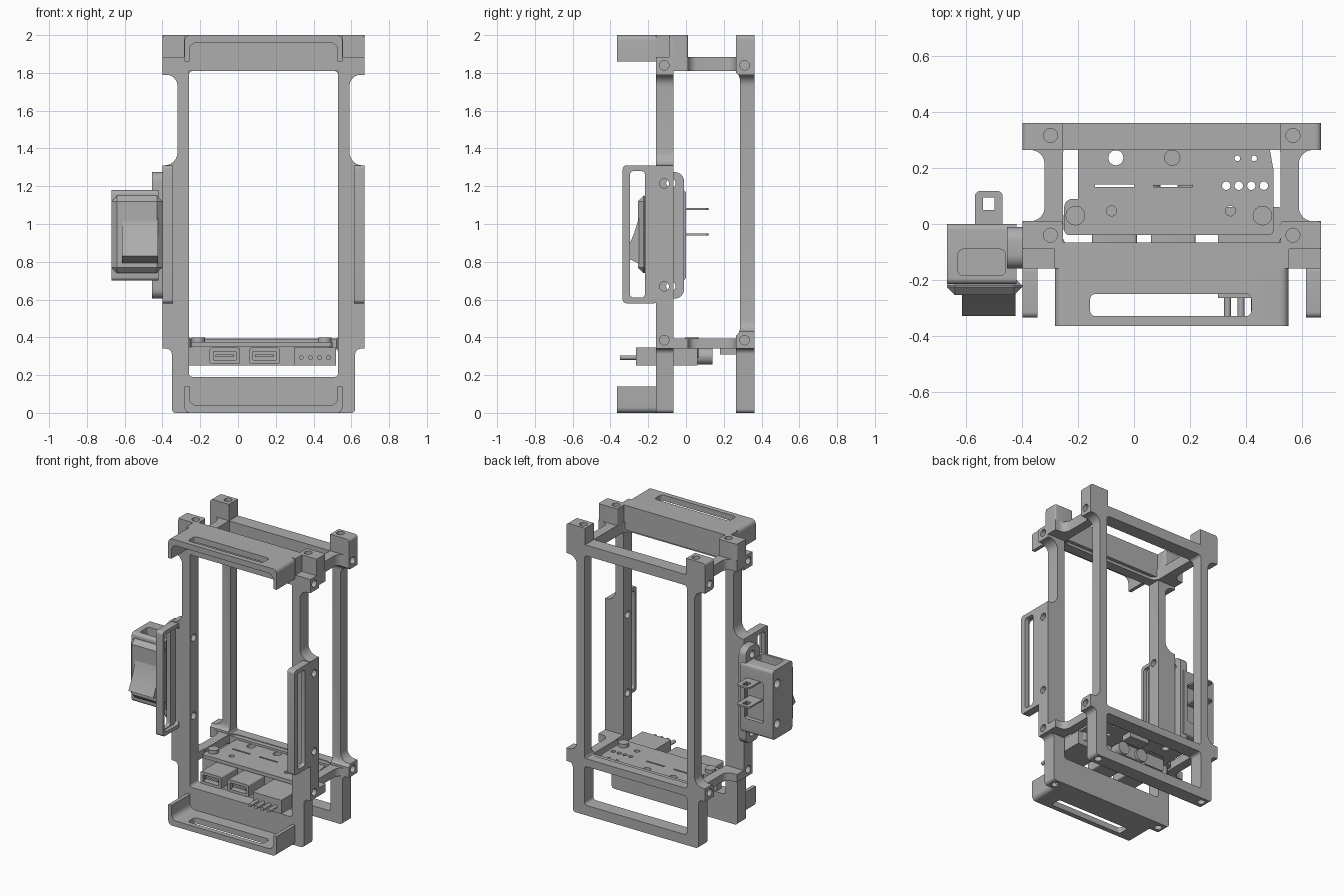
import bpy, bmesh, math
from mathutils import Vector

cube = bpy.data.objects.get("Cube")
if cube:
    bpy.data.objects.remove(cube, do_unlink=True)

CX = 0.135  # centre line of the frame
GREY = (0.42, 0.42, 0.42, 1)
mat = bpy.data.materials.new("plain grey")
mat.use_nodes = True
mat.diffuse_color = GREY
mat.node_tree.nodes["Principled BSDF"].inputs["Base Color"].default_value = GREY


def outline(pts, steps=6):
    """Round each (u, v, radius) corner of a polygon."""
    out = []
    for i, p in enumerate(pts):
        c = Vector(p[:2])
        r = p[2] if len(p) > 2 else 0
        if not r:
            out.append(c)
            continue
        a = (Vector(pts[i - 1][:2]) - c).normalized()
        b = (Vector(pts[(i + 1) % len(pts)][:2]) - c).normalized()
        half = a.angle(b) / 2
        centre = c + (a + b).normalized() * r / math.sin(half)
        s = c + a * r / math.tan(half) - centre
        e = c + b * r / math.tan(half) - centre
        sweep = s.angle_signed(e)
        for k in range(steps + 1):
            t = -sweep * k / steps
            out.append(centre + Vector((s.x * math.cos(t) - s.y * math.sin(t),
                                        s.x * math.sin(t) + s.y * math.cos(t))))
    return out


def prism(name, pts, axis, lo, hi):
    """Extrude a rounded outline along x, y or z."""
    place = {"x": lambda u, v, w: (w, u, v), "y": lambda u, v, w: (u, w, v),
             "z": lambda u, v, w: (u, v, w)}[axis]
    bm = bmesh.new()
    loop = outline(pts)
    low = [bm.verts.new(place(p.x, p.y, lo)) for p in loop]
    high = [bm.verts.new(place(p.x, p.y, hi)) for p in loop]
    bm.faces.new(low)
    bm.faces.new(high)
    for i in range(len(loop)):
        bm.faces.new((low[i - 1], low[i], high[i], high[i - 1]))
    bmesh.ops.recalc_face_normals(bm, faces=bm.faces)
    me = bpy.data.meshes.new(name)
    bm.to_mesh(me)
    bm.free()
    me.materials.append(mat)
    ob = bpy.data.objects.new(name, me)
    bpy.context.collection.objects.link(ob)
    return ob


def rect(u0, u1, v0, v1, r=0):
    return [(u0, v0, r), (u1, v0, r), (u1, v1, r), (u0, v1, r)]


def box(name, x, y, z, r=0, axis="z"):
    a, b, c = {"x": (y, z, x), "y": (x, z, y), "z": (x, y, z)}[axis]
    return prism(name, rect(*a, *b, r), axis, *c)


def rod(name, axis, u, v, r, lo, hi):
    return prism(name, rect(u - r, u + r, v - r, v + r, r * 0.999), axis, lo, hi)


def bake(ob):
    dg = bpy.context.evaluated_depsgraph_get()
    me = bpy.data.meshes.new_from_object(ob.evaluated_get(dg))
    ob.modifiers.clear()
    ob.data = me


def cut(ob, *cutters):
    for c in cutters:
        m = ob.modifiers.new("cut", "BOOLEAN")
        m.operation, m.solver, m.object = "DIFFERENCE", "EXACT", c
        bake(ob)
        bpy.data.objects.remove(c, do_unlink=True)
    return ob


def bevel(ob, w, n=1):
    m = ob.modifiers.new("bevel", "BEVEL")
    m.width, m.segments = w, n
    bake(ob)


def mirrored(half):
    """Mirror a half profile about the frame's centre line."""
    return ([(CX + p[0], *p[1:]) for p in half] +
            [(CX - p[0], *p[1:]) for p in reversed(half)])


def wide(d, v0, v1, r=0):
    return rect(CX - d, CX + d, v0, v1, r)


SIDES = (("left", 1), ("right", -1))


def span(s, a, b):
    return tuple(sorted((CX + s * a, CX + s * b)))


# Front and back frames
foot = [(.535, .34), (.485, .34, .03), (.485, 0, .02)]
head = [(.535, 2, .02), (.535, 1.79), (.455, 1.79, .06)]
front = prism("front_frame", mirrored(head + [(.455, 1.31, .07), (.535, 1.31)] + foot), "y", -.16, -.066)
cut(front, prism("c", wide(.395, .19, 1.83, .02), "y", -1, 1))
back = prism("back_frame", mirrored(head + [(.455, .43, .06), (.535, .43)] + foot), "y", .265, .362)
cut(back, prism("c", wide(.395, .39, 1.81, .02), "y", -1, 1),
    prism("c", wide(.395, .07, .34, .02), "y", -1, 1),
    prism("c", wide(.39, 1.885, 3), "y", -1, 1),
    prism("c", rect(-.066, .286, .4, 1.81, .05), "x", -2, 2))

# Horizontal rings joining the frames
ring = mirrored([(.535, -.16), (.535, .01), (.455, .01, .05), (.455, .265, .05), (.535, .265), (.535, .362)])
top_ring = prism("top_ring", ring, "z", 1.81, 1.885)
low_ring = prism("lower_ring", ring, "z", .34, .395)
for ob in (top_ring, low_ring):
    cut(ob, prism("c", wide(.39, -.09, .296, .05), "z", 0, 3))
cut(low_ring, prism("c", wide(.395, -.3, 0), "z", 0, 3))

# Corner blocks, notches and screw holes
for side, s in SIDES:
    cut(front, box("c", span(s, .42, 1), (-.5, -.09), (1.885, 3)))
    block = box(side + "_corner_block", span(s, .39, .535), (-.09, .01), (1.81, 2), .01)
    hx = CX + s * .434
    cut(block, rod("c", "z", hx, -.04, .025, 1.9, 3))
    cut(back, rod("c", "z", hx, .317, .025, 1.9, 3), rod("c", "z", hx, .317, .025, -1, .1))
    cut(front, rod("c", "z", hx, -.115, .025, -1, .1))
    for z in (1.84, .385):
        for ob in (back, top_ring, low_ring):
            cut(ob, rod("c", "x", .31, z, .025, *span(s, .47, 1)))
        for ob in (front, top_ring, low_ring):
            cut(ob, rod("c", "x", -.115, z, .025, *span(s, .47, 1)))
    for z in (1.215, .67):
        cut(front, rod("c", "x", -.115, z, .025, *span(s, .3, 1)))

    # Side grip: slotted plate with inward lips
    plate = prism(side + "_grip", rect(-.335, -.15, .58, 1.31, .02), "x", *span(s, .48, .535))
    cut(plate, box("c", span(s, .4, .505), (-.315, -.16), (.605, 1.285), .02, "x"),
        prism("c", rect(-.297, -.217, .61, 1.28, .02), "x", -2, 2))

# Top and bottom handles: slotted plates with rounded end flaps
for name, z_out, z_in, z_lip in (("top_handle", 2, 1.96, 1.86), ("bottom_handle", 0, .04, .14)):
    shape = [(.418, z_lip), (.418, z_out, .03), (-.418, z_out, .03), (-.418, z_lip), (-.393, z_lip),
             (-.393, z_in, .04), (.393, z_in, .04), (.393, z_lip)]
    handle = prism(name, [(CX + p[0], *p[1:]) for p in shape], "y", -.365, -.09)
    cut(handle, prism("c", rect(-.157, .42, -.33, -.25, .02), "z", -1, 3))

# Circuit board with holes
board = prism("circuit_board", [(-.2, .3, .02), (.48, .3, .02), (.5, .19, .02), (.5, -.04, .02),
                                (-.25, -.04, .02), (-.25, .09, .03), (-.2, .09)], "z", .35, .375)
holes = [(-.065, .237, .027), (.137, .237, .027), (.37, .235, .01), (.43, .235, .01),
         (-.08, .047, .018), (.345, .047, .018)] + [(.33 + .045 * i, .137, .015) for i in range(4)]
for x, y, r in holes:
    cut(board, rod("c", "z", x, y, r, 0, 1))
for x in (-.14, .07):
    cut(board, box("c", (x, x + .14), (.132, .142), (0, 1)))
for x, y in ((-.21, .03), (.46, .03)):
    rod("board_screw", "z", x, y, .035, .29, .4)

# Connectors under the front edge of the board
box("connector_bar", (-.26, .3), (-.02, .03), (.25, .35))
for x in (-.15, .06):
    port = box("socket", (x, x + .16), (-.2, .12), (.26, .345), .01, "y")
    cut(port, box("c", (x + .02, x + .14), (-.3, -.1), (.28, .325)))
    box("socket_tongue", (x + .03, x + .13), (-.19, -.1), (.297, .31))
box("pin_header", (.3, .52), (-.265, .06), (.25, .345))
for i in range(4):
    rod("pin", "y", .335 + .048 * i, .293, .012, -.35, -.26)
for x in (.05, .2):
    rod("round_part", "y", x, .3, .045, .06, .14)
box("rear_clip", (.1, .25), (.18, .265), (.31, .35))

# Rocker switch, its holder and mounting tab
holder = box("switch_holder", (-.67, -.42), (-.215, 0), (.7, 1.18), .02, "x")
for z in ((1.12, 2), (0, .76)):
    cut(holder, box("c", (-.63, -.46), (-.185, -.09), z, .02))
cut(holder, box("c", (-.6, -.45), (-.03, 1), (.8, 1.08), .02, "y"))
for z in (.8, 1.08):
    cut(holder, rod("c", "x", -.05, z, .03, -.8, -.63))
tab = prism("switch_mount_tab", rect(-.16, -.01, .605, 1.275, .05), "x", -.455, -.4)
for z in (1.215, .67):
    cut(tab, rod("c", "x", -.08, z, .025, -1, 0))
bevel(box("switch_bezel", (-.67, -.4), (-.255, -.19), (.74, 1.15)), .03)
prism("rocker", [(-.2, 1.11), (-.235, 1.1), (-.25, 1.03), (-.275, .95), (-.305, .88), (-.33, .83),
                 (-.25, .79), (-.2, .79)], "x", -.615, -.424)
for z in (1.08, .945):
    blade = box("terminal", (-.57, -.47), (-.05, .118), (z - .006, z + .006), .02)
    cut(blade, box("c", (-.54, -.5), (.05, .095), (0, 2)))

# Smooth the rounded corners, keep edges sharp
for ob in list(bpy.context.scene.objects):
    ob.select_set(ob.type == "MESH")
    if ob.type == "MESH":
        bpy.context.view_layer.objects.active = ob
bpy.ops.object.shade_smooth_by_angle(angle=math.radians(30))
